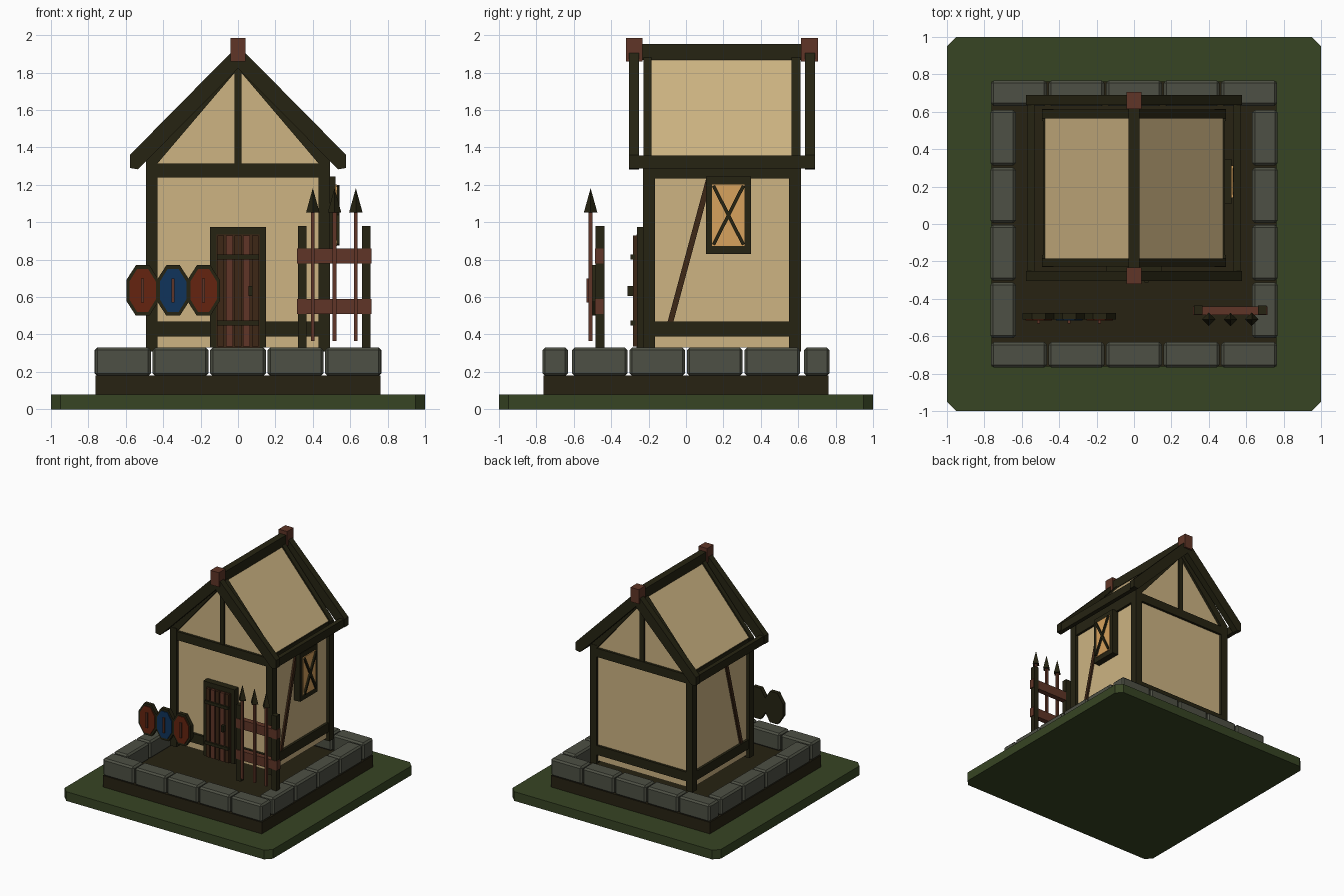
import bpy, bmesh, math
from mathutils import Vector

if "Cube" in bpy.data.objects:
    bpy.data.objects.remove(bpy.data.objects["Cube"])


def mat(name, r, g, b):
    m = bpy.data.materials.new(name)
    m.diffuse_color = (r, g, b, 1)
    m.use_nodes = True
    m.node_tree.nodes["Principled BSDF"].inputs["Base Color"].default_value = m.diffuse_color
    return m


WALL = mat("plaster", 0.61, 0.455, 0.225)
TIMBER = mat("dark_timber", 0.019, 0.017, 0.006)
REDWOOD = mat("red_wood", 0.115, 0.036, 0.02)
BROWN = mat("brown_wood", 0.048, 0.02, 0.008)
GRASS = mat("grass", 0.038, 0.058, 0.017)
STONE = mat("stone", 0.075, 0.08, 0.058)
DIRT = mat("dirt", 0.02, 0.016, 0.006)
GLASS = mat("window_glow", 0.68, 0.36, 0.11)
RED = mat("red_paint", 0.13, 0.017, 0.005)
BLUE = mat("blue_paint", 0.005, 0.033, 0.105)


def finish(bm, name, m):
    bmesh.ops.recalc_face_normals(bm, faces=bm.faces)
    me = bpy.data.meshes.new(name)
    bm.to_mesh(me)
    bm.free()
    me.materials.append(m)
    ob = bpy.data.objects.new(name, me)
    bpy.context.collection.objects.link(ob)
    return ob


def box(name, m, x, y, z, bevel=0):
    """Box from (min, max) ranges."""
    bm = bmesh.new()
    bmesh.ops.create_cube(bm, size=1)
    for v in bm.verts:
        v.co = Vector([r[0] if c < 0 else r[1] for c, r in zip(v.co, (x, y, z))])
    if bevel:
        bmesh.ops.bevel(bm, geom=bm.edges[:], offset=bevel, segments=1, affect='EDGES')
    return finish(bm, name, m)


def prism(name, m, pts, axis, lo, hi):
    """Profile extruded along an axis; pts are the other two coordinates."""
    bm = bmesh.new()

    def ring(d):
        out = []
        for p in pts:
            c = list(p)
            c.insert(axis, d)
            out.append(bm.verts.new(c))
        return out
    a, b = ring(lo), ring(hi)
    bm.faces.new(a)
    bm.faces.new(b)
    for i in range(len(a)):
        j = (i + 1) % len(a)
        bm.faces.new((a[i], a[j], b[j], b[i]))
    return finish(bm, name, m)


def bar(name, m, p, q, width, axis, lo, hi):
    """Straight bar between two profile points."""
    p, q = Vector(p), Vector(q)
    d = (q - p).normalized() * width / 2
    n = Vector((-d.y, d.x))
    prism(name, m, [p + n, q + n, q - n, p - n], axis, lo, hi)


def chevron(outer, inner):
    """Close a symmetric roof profile from its right-hand half."""
    half = outer + inner
    return half + [(-x, z) for x, z in reversed(half) if x > 0]


# ground
c = 0.95
prism("grass_base", GRASS, [(-c, -1), (c, -1), (1, -c), (1, c), (c, 1), (-c, 1), (-1, c), (-1, -c)], 2, 0, 0.08)
box("dirt_bed", DIRT, (-0.763, 0.763), (-0.763, 0.763), (0.08, 0.18))

# stone border
P = 0.3075
for s in (-1, 1):
    a, b = sorted((s * 0.632, s * 0.768))
    for i in range(5):
        x = (i - 2) * P
        box("border_stone", STONE, (x - 0.149, x + 0.149), (a, b), (0.178, 0.33), 0.014)
    for i in range(4):
        y = (i - 1.5) * P
        box("border_stone_side", STONE, (a, b), (y - 0.149, y + 0.149), (0.178, 0.33), 0.014)

# house body and roof
Y0, Y1 = -0.205, 0.59
box("wall_body", WALL, (-0.465, 0.465), (Y0, Y1), (0.33, 1.33))
prism("roof_body", WALL, [(-0.475, 1.325), (0.475, 1.325), (0.475, 1.345), (0, 1.895), (-0.475, 1.345)], 1, Y0, Y1)

# corner posts, sills, wall plates
for s in (-1, 1):
    px = sorted((s * 0.43, s * 0.492))
    for y in (-0.23, 0.55):
        box("corner_post", TIMBER, px, (y, y + 0.064), (0.31, 1.34))
    bx = sorted((s * 0.44, s * 0.486))
    box("side_sill", TIMBER, bx, (-0.2, 0.58), (0.39, 0.47))
    box("side_wall_plate", TIMBER, bx, (-0.2, 0.58), (1.235, 1.345))
    box("eave_beam", TIMBER, sorted((s * 0.532, s * 0.57)), (-0.3, 0.685), (1.287, 1.357))
    bar("side_brace", BROWN, (-0.085, 0.46), (0.125, 1.24), 0.03, 0, *sorted((s * 0.45, s * 0.48)))

# gable timbers, front and back
for y0, y1 in ((-0.226, -0.185), (0.565, 0.611)):
    box("end_sill", TIMBER, (-0.44, 0.44), (y0, y1), (0.39, 0.47))
    box("end_tie_beam", TIMBER, (-0.45, 0.45), (y0, y1), (1.24, 1.315))
    box("king_post", TIMBER, (-0.02, 0.02), (y0 + 0.005, y1 - 0.005), (1.31, 1.84))
    prism("inner_rafters", TIMBER, chevron([(0, 1.915), (0.492, 1.345)], [(0.43, 1.315), (0, 1.82)]), 1, y0, y1)
for y0, y1 in ((-0.305, -0.252), (0.635, 0.69)):
    prism("barge_rafters", TIMBER,
          chevron([(0, 1.945), (0.578, 1.36), (0.578, 1.29)], [(0.535, 1.283), (0, 1.822)]), 1, y0, y1)
box("ridge_beam", TIMBER, (-0.03, 0.03), (-0.25, 0.63), (1.868, 1.952))
for y0, y1 in ((-0.32, -0.232), (0.616, 0.705)):
    box("ridge_cap", REDWOOD, (-0.04, 0.04), (y0, y1), (1.86, 1.985))

# door
for s in (-1, 1):
    box("door_jamb", TIMBER, sorted((s * 0.113, s * 0.15)), (-0.262, -0.2), (0.33, 0.975))
box("door_lintel", TIMBER, (-0.15, 0.15), (-0.262, -0.2), (0.933, 0.975))
box("door_board", BROWN, (-0.114, 0.114), (-0.265, -0.2), (0.33, 0.934))
for i in range(5):
    x = (i - 2) * 0.046
    box("door_plank", REDWOOD if i % 2 else BROWN, (x - 0.018, x + 0.018), (-0.284, -0.24), (0.335, 0.93))
for z in (0.815, 0.462):
    box("door_band", TIMBER, (-0.112, 0.112), (-0.298, -0.27), (z - 0.013, z + 0.013))
box("door_handle", TIMBER, (0.055, 0.077), (-0.314, -0.28), (0.605, 0.66))

# window on the right wall
W0, W1, Z0, Z1 = 0.107, 0.347, 0.83, 1.245
for y in ((W0, W0 + 0.033), (W1 - 0.033, W1)):
    box("window_side", TIMBER, (0.45, 0.522), y, (Z0, Z1))
for z in ((Z0, Z0 + 0.043), (Z1 - 0.043, Z1)):
    box("window_rail", TIMBER, (0.45, 0.522), (W0, W1), z)
box("window_pane", GLASS, (0.46, 0.529), (0.14, 0.314), (0.873, 1.202))
bar("window_cross", TIMBER, (0.147, 0.88), (0.307, 1.195), 0.018, 0, 0.525, 0.543)
bar("window_cross", TIMBER, (0.307, 0.88), (0.147, 1.195), 0.018, 0, 0.525, 0.542)


# shields
def octagon(cx, cz, rx, rz):
    k = 1 / math.cos(math.pi / 8)
    angles = [math.pi / 8 + i * math.pi / 4 for i in range(8)]
    return [(cx + rx * k * math.cos(a), cz + rz * k * math.sin(a)) for a in angles]


for x, m in ((-0.51, RED), (-0.347, BLUE), (-0.184, RED)):
    prism("shield_rim", TIMBER, octagon(x, 0.635, 0.087, 0.135), 1, -0.51, -0.475)
    prism("shield_face", m, octagon(x, 0.635, 0.071, 0.115), 1, -0.517, -0.5)
    box("shield_grip", REDWOOD, (x - 0.008, x + 0.008), (-0.531, -0.51), (0.57, 0.7))

# weapon rack
for x in (0.32, 0.662):
    box("rack_post", TIMBER, (x, x + 0.046), (-0.483, -0.437), (0.32, 0.98))
for z in (0.51, 0.78):
    box("rack_rail", REDWOOD, (0.315, 0.715), (-0.487, -0.44), (z, z + 0.08))

# spears
for x in (0.4, 0.516, 0.63):
    box("spear_shaft", REDWOOD, (x - 0.01, x + 0.01), (-0.52, -0.5), (0.365, 1.06))
    bm = bmesh.new()
    bmesh.ops.create_cone(bm, cap_ends=True, segments=4, radius1=0.036, radius2=0, depth=0.13)
    bmesh.ops.translate(bm, verts=bm.verts, vec=(x, -0.51, 1.117))
    finish(bm, "spear_tip", TIMBER)
